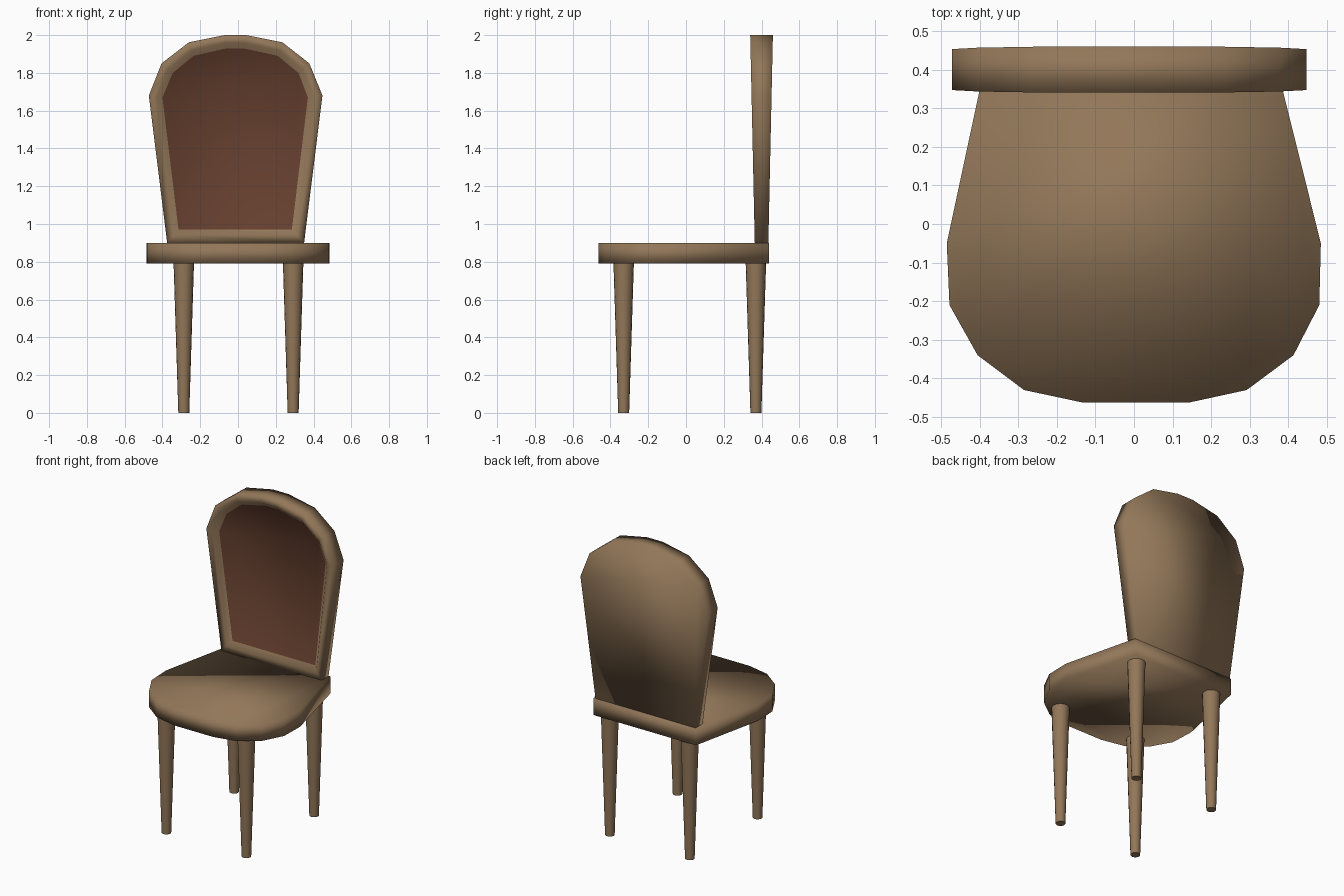
import bpy, bmesh

if "Cube" in bpy.data.objects:
    bpy.data.objects.remove(bpy.data.objects["Cube"])


def material(name, rgb):
    m = bpy.data.materials.new(name)
    m.diffuse_color = (*rgb, 1)
    m.use_nodes = True
    m.node_tree.nodes["Principled BSDF"].inputs["Base Color"].default_value = m.diffuse_color
    return m


wood = material("wood", (0.29, 0.185, 0.10))
fabric = material("fabric", (0.13, 0.05, 0.028))


def loft(name, rings, mats):
    """Skin a stack of closed rings and cap both ends; last cap gets the last material."""
    bm = bmesh.new()
    loops = [[bm.verts.new(p) for p in ring] for ring in rings]
    n = len(rings[0])
    for a, b in zip(loops, loops[1:]):
        for i in range(n):
            j = (i + 1) % n
            bm.faces.new((a[i], a[j], b[j], b[i]))
    bm.faces.new(loops[0][::-1])
    end = bm.faces.new(loops[-1])
    end.material_index = len(mats) - 1
    bmesh.ops.recalc_face_normals(bm, faces=bm.faces[:])
    for f in bm.faces:
        f.smooth = True
    me = bpy.data.meshes.new(name)
    bm.to_mesh(me)
    bm.free()
    for m in mats:
        me.materials.append(m)
    ob = bpy.data.objects.new(name, me)
    bpy.context.collection.objects.link(ob)
    return ob


# Seat slab with rounded front
seat = [(-0.38, 0.44), (-0.485, -0.05), (-0.478, -0.21), (-0.405, -0.34),
        (-0.285, -0.43), (-0.135, -0.462), (0.145, -0.462), (0.292, -0.43),
        (0.413, -0.34), (0.48, -0.21), (0.484, -0.05), (0.362, 0.44)]
loft("seat", [[(x, y, z) for x, y in seat] for z in (0.79, 0.90)], [wood])

# Arched backrest, thicker toward the top, with a recessed panel
outer = [(-0.375, 0.90), (-0.472, 1.68), (-0.405, 1.85), (-0.26, 1.962), (-0.07, 2.0),
         (0.045, 2.0), (0.235, 1.962), (0.378, 1.85), (0.447, 1.68), (0.35, 0.90)]
inner = [(-0.315, 0.97), (-0.40, 1.67), (-0.345, 1.80), (-0.235, 1.89), (-0.06, 1.93),
         (0.03, 1.93), (0.21, 1.89), (0.32, 1.80), (0.37, 1.67), (0.285, 0.97)]


def half_depth(z):
    return 0.036 + 0.024 * (z - 0.9) / 1.1


middle = [(a + 0.6 * (c - a), b + 0.6 * (d - b)) for (a, b), (c, d) in zip(outer, inner)]
loft("backrest", [
    [(x, 0.40 + half_depth(z), z) for x, z in outer],
    [(x, 0.40 - half_depth(z), z) for x, z in outer],
    [(x, 0.40 - half_depth(z), z) for x, z in middle],
    [(x, 0.43 - half_depth(z), z) for x, z in inner]], [wood, fabric])

# Four tapered legs
for row, y in (("front", -0.33), ("rear", 0.37)):
    for side, x in (("left", -0.287), ("right", 0.292)):
        bpy.ops.mesh.primitive_cone_add(vertices=16, radius1=0.029, radius2=0.054,
                                        depth=0.79, location=(x, y, 0.395))
        leg = bpy.context.object
        leg.name = f"{row}_{side}_leg"
        leg.data.materials.append(wood)
        bpy.ops.object.shade_smooth_by_angle()
